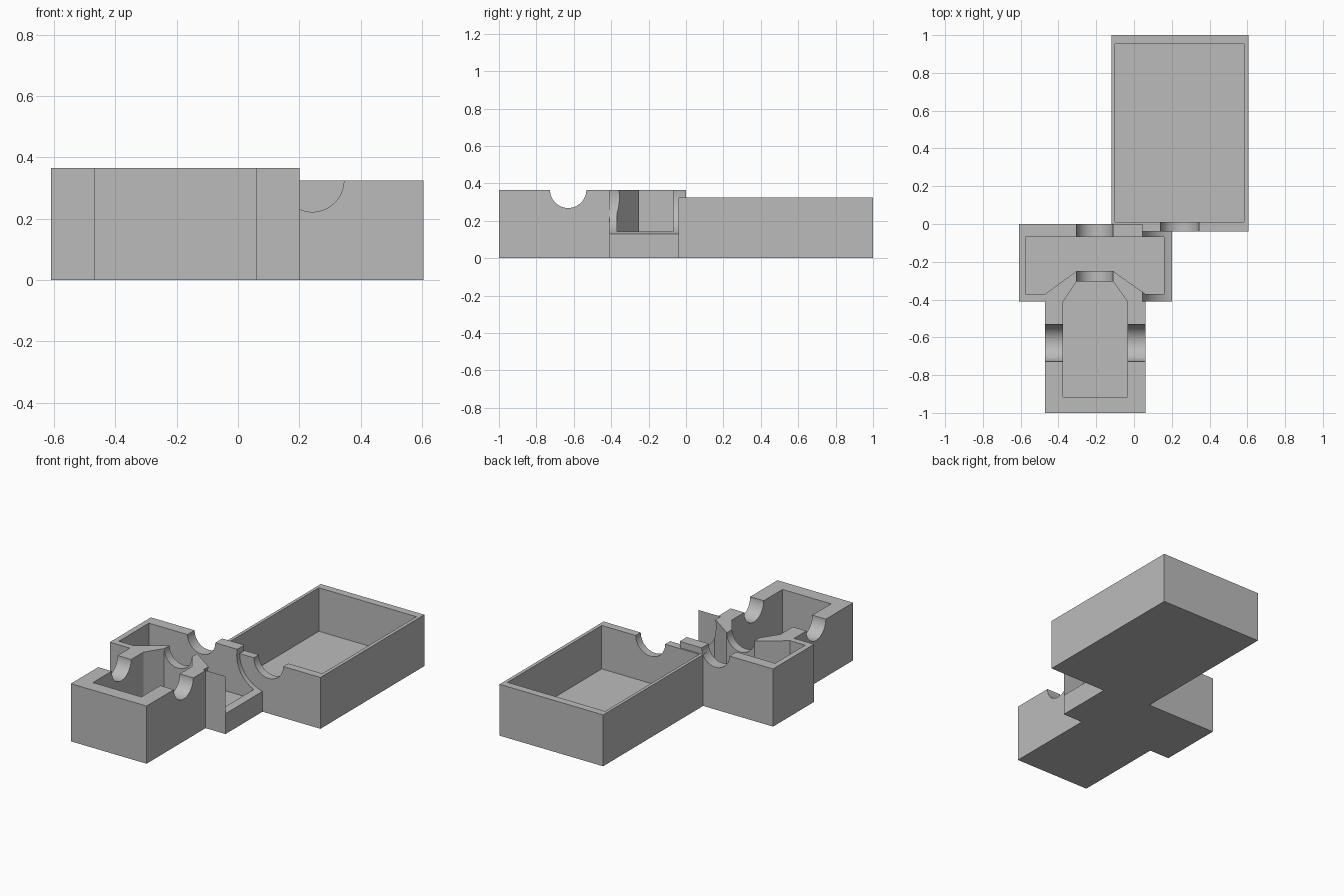
import bpy, bmesh, math
from mathutils import Matrix, Vector

cube = bpy.data.objects.get("Cube")
if cube:
    bpy.data.objects.remove(cube)

GREY = (0.5, 0.5, 0.5, 1)
grey = bpy.data.materials.new("plain grey")
grey.use_nodes = True
grey.diffuse_color = GREY
grey.node_tree.nodes["Principled BSDF"].inputs["Base Color"].default_value = GREY


def make(name, bm):
    bmesh.ops.recalc_face_normals(bm, faces=bm.faces)
    mesh = bpy.data.meshes.new(name)
    bm.to_mesh(mesh)
    bm.free()
    mesh.materials.append(grey)
    ob = bpy.data.objects.new(name, mesh)
    bpy.context.collection.objects.link(ob)
    return ob


def prism(name, outline, z0, z1):
    """Vertical prism from a plan outline."""
    bm = bmesh.new()
    face = bm.faces.new([bm.verts.new((x, y, z0)) for x, y in outline])
    top = bmesh.ops.extrude_face_region(bm, geom=[face])["geom"]
    bmesh.ops.translate(bm, vec=(0, 0, z1 - z0),
                        verts=[v for v in top if isinstance(v, bmesh.types.BMVert)])
    return make(name, bm)


def rect(x0, x1, y0, y1):
    return [(x0, y0), (x1, y0), (x1, y1), (x0, y1)]


def rod(name, start, end, radius):
    """Horizontal cylinder between two points."""
    a, b = Vector(start), Vector(end)
    turn = (b - a).to_track_quat('Z', 'Y').to_matrix().to_4x4()
    bm = bmesh.new()
    bmesh.ops.create_cone(bm, cap_ends=True, segments=96, radius1=radius, radius2=radius,
                          depth=(b - a).length, matrix=Matrix.Translation((a + b) / 2) @ turn)
    return make(name, bm)


def carve(body, cutters):
    for cutter in cutters:
        cutter.hide_render = True
        mod = body.modifiers.new("carve", 'BOOLEAN')
        mod.operation = 'DIFFERENCE'
        mod.solver = 'EXACT'
        mod.object = cutter
        with bpy.context.temp_override(object=body, active_object=body):
            bpy.ops.object.modifier_apply(modifier=mod.name)
        bpy.data.objects.remove(cutter)
    bpy.ops.object.select_all(action='DESELECT')
    body.select_set(True)
    bpy.context.view_layer.objects.active = body
    bpy.ops.object.shade_smooth_by_angle(angle=math.radians(25))


TOP, TRAY_TOP, MID = 0.365, 0.325, -0.207
FLOOR, TRAY_FLOOR = 0.08, 0.05

# T-shaped housing with two chambers split by an angled divider
housing = prism("housing", [(-0.61, -0.41), (-0.47, -0.41), (-0.47, -1), (0.06, -1),
                            (0.06, -0.41), (0.2, -0.41), (0.2, 0), (-0.61, 0)], 0, TOP)
front_chamber = prism("front_chamber", [(-0.375, -0.915), (-0.035, -0.915), (-0.035, -0.41),
                                        (-0.11, -0.305), (-0.305, -0.305), (-0.375, -0.41)], FLOOR, 0.6)
cross_chamber = prism("cross_chamber", [(-0.575, -0.07), (-0.575, -0.37), (-0.47, -0.37),
                                        (-0.305, -0.25), (-0.11, -0.25), (0.06, -0.37),
                                        (0.16, -0.37), (0.16, -0.07)], FLOOR, 0.6)
carve(housing, [
    front_chamber, cross_chamber,
    rod("side_notches", (-0.6, -0.63, TOP), (0.2, -0.63, TOP), 0.097),
    rod("centre_notches", (MID, -0.36, TOP), (MID, 0.1, TOP), 0.097),
    rod("end_scoop", (0.24, -0.41, TRAY_TOP), (0.24, 0.1, TRAY_TOP), 0.2),
])

# Open rectangular tray with a round notch in its front wall
tray = prism("tray", rect(-0.12, 0.605, -0.04, 1), 0, TRAY_TOP)
carve(tray, [
    prism("tray_cavity", rect(-0.1, 0.583, 0.01, 0.952), TRAY_FLOOR, 0.6),
    rod("tray_notch", (0.242, -0.2, TRAY_TOP), (0.242, 0.1, TRAY_TOP), 0.103),
])
